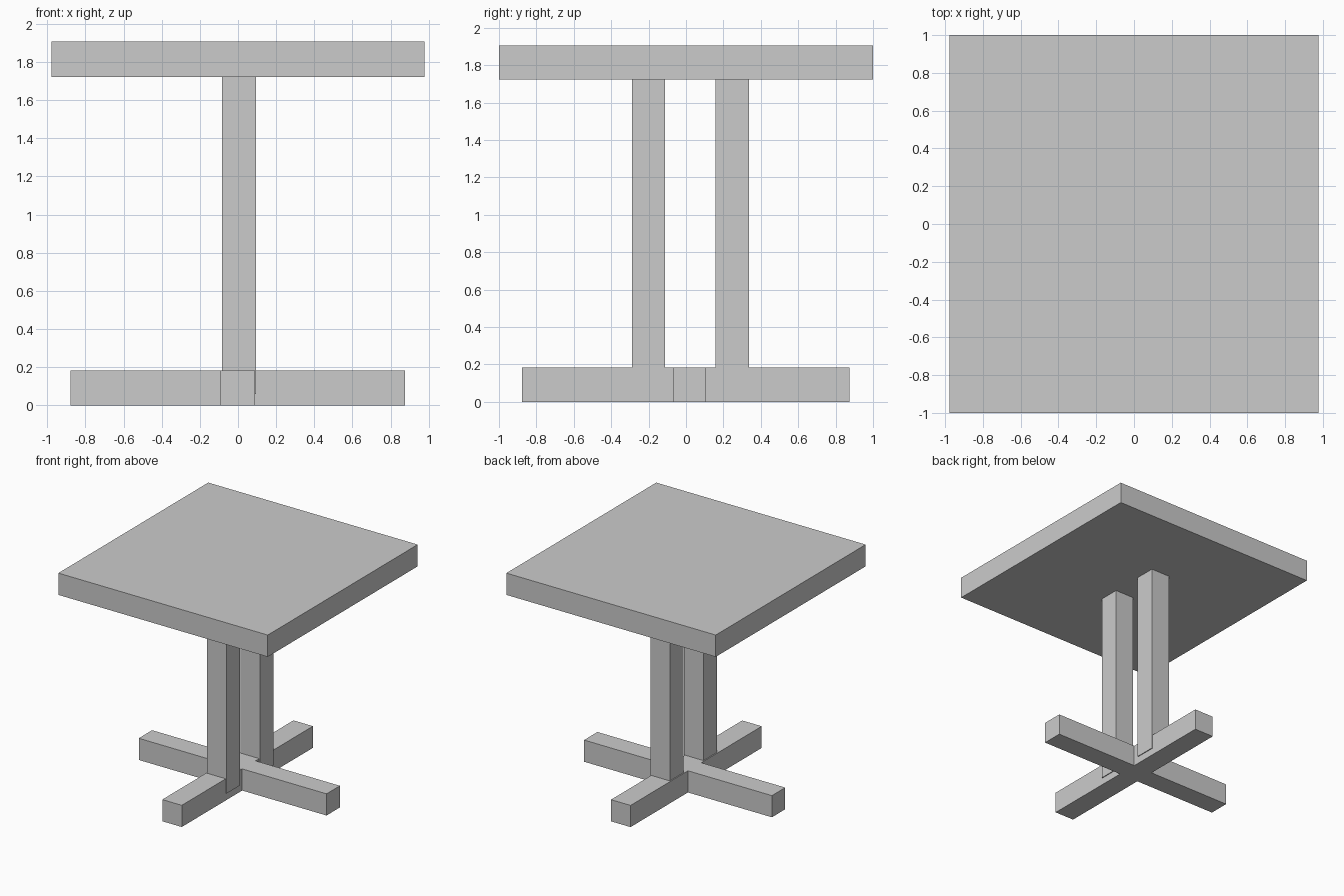
import bpy

if "Cube" in bpy.data.objects:
    bpy.data.objects.remove(bpy.data.objects["Cube"])

grey = bpy.data.materials.new("light_grey")
grey.diffuse_color = (0.6, 0.6, 0.6, 1)
grey.use_nodes = True
grey.node_tree.nodes["Principled BSDF"].inputs["Base Color"].default_value = grey.diffuse_color


def box(name, x, y, z):
    """Axis-aligned box from its (min, max) range on each axis."""
    spans = (x, y, z)
    bpy.ops.mesh.primitive_cube_add(size=1, location=[(a + b) / 2 for a, b in spans])
    ob = bpy.context.object
    ob.name = name
    ob.scale = [b - a for a, b in spans]
    bpy.ops.object.transform_apply(location=False, rotation=False, scale=True)
    ob.data.materials.append(grey)
    return ob


# Square table top
box("table_top", (-0.978, 0.978), (-1, 1), (1.722, 1.906))

# Two posts, sunk slightly into the base
for name, y in (("front_post", (-0.289, -0.111)), ("back_post", (0.157, 0.338))):
    box(name, (-0.085, 0.095), y, (0.06, 1.724))

# Crossed floor beams
box("base_beam_side_to_side", (-0.878, 0.876), (-0.07, 0.108), (0, 0.183))
box("base_beam_front_to_back", (-0.094, 0.088), (-0.876, 0.874), (0, 0.183))
